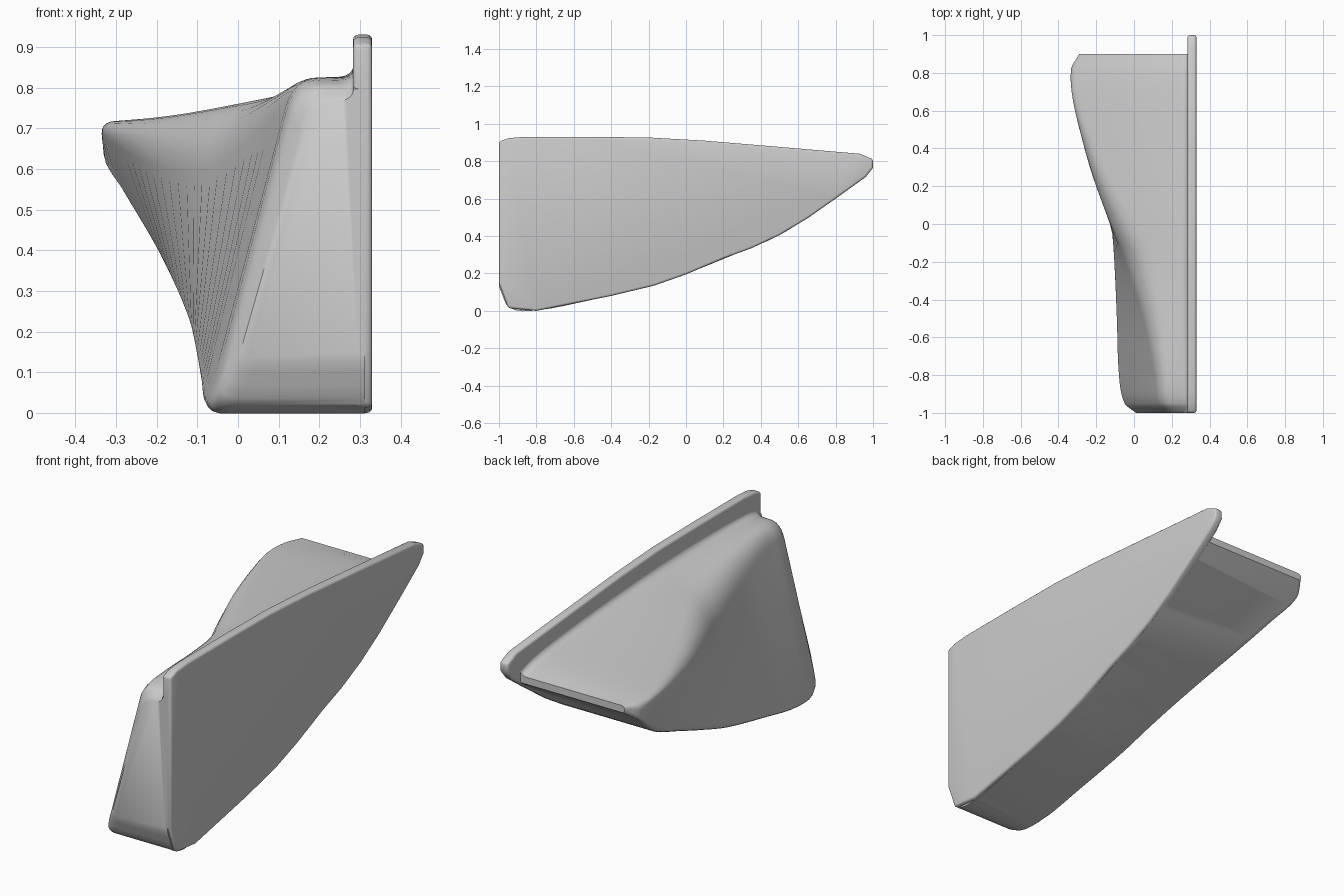
import bpy, bmesh
from mathutils import Vector

if "Cube" in bpy.data.objects:
    bpy.data.objects.remove(bpy.data.objects["Cube"])


def make_object(name, bm):
    bmesh.ops.recalc_face_normals(bm, faces=bm.faces)
    mesh = bpy.data.meshes.new(name)
    bm.to_mesh(mesh)
    bm.free()
    obj = bpy.data.objects.new(name, mesh)
    bpy.context.collection.objects.link(obj)
    bpy.ops.object.select_all(action='DESELECT')
    bpy.context.view_layer.objects.active = obj
    obj.select_set(True)
    return obj


def fillet(prev, corner, nxt, radius, steps=6):
    # Rounded corner as a quadratic curve between the two neighbouring edges
    p, c, n = Vector(prev), Vector(corner), Vector(nxt)
    a = c + (p - c).normalized() * min(radius, (p - c).length * 0.45)
    b = c + (n - c).normalized() * min(radius, (n - c).length * 0.45)
    ts = [i / steps for i in range(steps + 1)]
    return [a * (1 - t) ** 2 + c * 2 * t * (1 - t) + b * t * t for t in ts]


def interpolate(table, steps):
    # Smooth in-between sections, Hermite with finite-difference slopes
    def slope(i, k):
        a, b = table[max(i - 1, 0)], table[min(i + 1, len(table) - 1)]
        return (b[k] - a[k]) / (b[0] - a[0])
    rows = []
    for i in range(len(table) - 1):
        a, b = table[i], table[i + 1]
        h = b[0] - a[0]
        for s in range(steps):
            t = s / steps
            row = [a[0] + h * t]
            for k in range(1, len(a)):
                row.append((2*t**3 - 3*t*t + 1) * a[k] + (t**3 - 2*t*t + t) * h * slope(i, k)
                           + (3*t*t - 2*t**3) * b[k] + (t**3 - t*t) * h * slope(i + 1, k))
            rows.append(row)
    rows.append(list(table[-1]))
    return rows


# Twisting body: y, top edge x, top z, bottom edge x, bottom z, top z at plate,
# top edge rounding, bottom edge rounding
sections = [
    (-1.00, 0.18, 0.76, 0.00, 0.13, 0.77, 0.08, 0.05),
    (-0.95, 0.145, 0.81, -0.06, 0.02, 0.81, 0.08, 0.05),
    (-0.80, 0.13, 0.825, -0.09, 0.003, 0.825, 0.08, 0.05),
    (-0.50, 0.07, 0.795, -0.10, 0.06, 0.83, 0.11, 0.05),
    (-0.20, -0.03, 0.75, -0.11, 0.13, 0.825, 0.14, 0.05),
    (0.00, -0.13, 0.735, -0.12, 0.198, 0.815, 0.14, 0.045),
    (0.25, -0.235, 0.72, -0.155, 0.298, 0.80, 0.11, 0.04),
    (0.50, -0.305, 0.715, -0.205, 0.405, 0.78, 0.07, 0.035),
    (0.70, -0.34, 0.715, -0.28, 0.535, 0.76, 0.04, 0.025),
    (0.82, -0.335, 0.715, -0.33, 0.622, 0.74, 0.04, 0.02),
    (0.90, -0.29, 0.715, -0.29, 0.68, 0.715, 0.02, 0.015),
]
INNER = 0.312
bm = bmesh.new()
rings = []
for y, xt, zt, xb, zb, zi, rt, rb in interpolate(sections, 4):
    top, low = (xt, zt), (xb, zb)
    ring = [Vector((INNER, zb))]
    ring += fillet((INNER, zb), low, top, rb)
    ring += fillet(low, top, (0.284, zi), rt)
    ring += fillet(top, (0.284, zi), (0.284, zi + 0.06), 0.04)
    ring.append(Vector((INNER, zi + 0.027)))
    rings.append([bm.verts.new((p.x, y, p.y)) for p in ring])
for a, b in zip(rings, rings[1:]):
    for i in range(len(a)):
        j = (i + 1) % len(a)
        bm.faces.new((a[i], a[j], b[j], b[i]))
bm.faces.new(rings[0])
bm.faces.new(rings[-1])
body = make_object("scoop_body", bm)

# Flat mounting plate cut to the side profile (y, z)
profile = [(-1, 0.15), (-0.95, 0.015), (-0.8, 0.0), (-0.4, 0.08), (-0.17, 0.135),
           (0.0, 0.195), (0.2, 0.28), (0.35, 0.335), (0.5, 0.405), (0.65, 0.495),
           (0.8, 0.6), (0.96, 0.715), (1.0, 0.765), (1.0, 0.81), (0.93, 0.84),
           (0.4, 0.885), (0.1, 0.91), (-0.2, 0.927), (-0.5, 0.93), (-0.87, 0.93),
           (-0.95, 0.923), (-1, 0.905)]
bm = bmesh.new()
face = bm.faces.new([bm.verts.new((0.283, y, z)) for y, z in profile])
ext = bmesh.ops.extrude_face_region(bm, geom=[face])
for v in ext['geom']:
    if isinstance(v, bmesh.types.BMVert):
        v.co.x = 0.33
plate = make_object("plate_with_scoop", bm)
bev = plate.modifiers.new("rounded_rim", 'BEVEL')
bev.width = 0.012
bev.segments = 3
bev.limit_method = 'ANGLE'
bev.angle_limit = 1.0

# Merge both into one continuous shell without hidden inner walls
union = plate.modifiers.new("merge_body", 'BOOLEAN')
union.operation = 'UNION'
union.solver = 'EXACT'
union.object = body
bpy.ops.object.modifier_apply(modifier=bev.name)
bpy.ops.object.modifier_apply(modifier=union.name)
bpy.data.objects.remove(body)
bpy.ops.object.shade_smooth_by_angle(angle=0.8)
